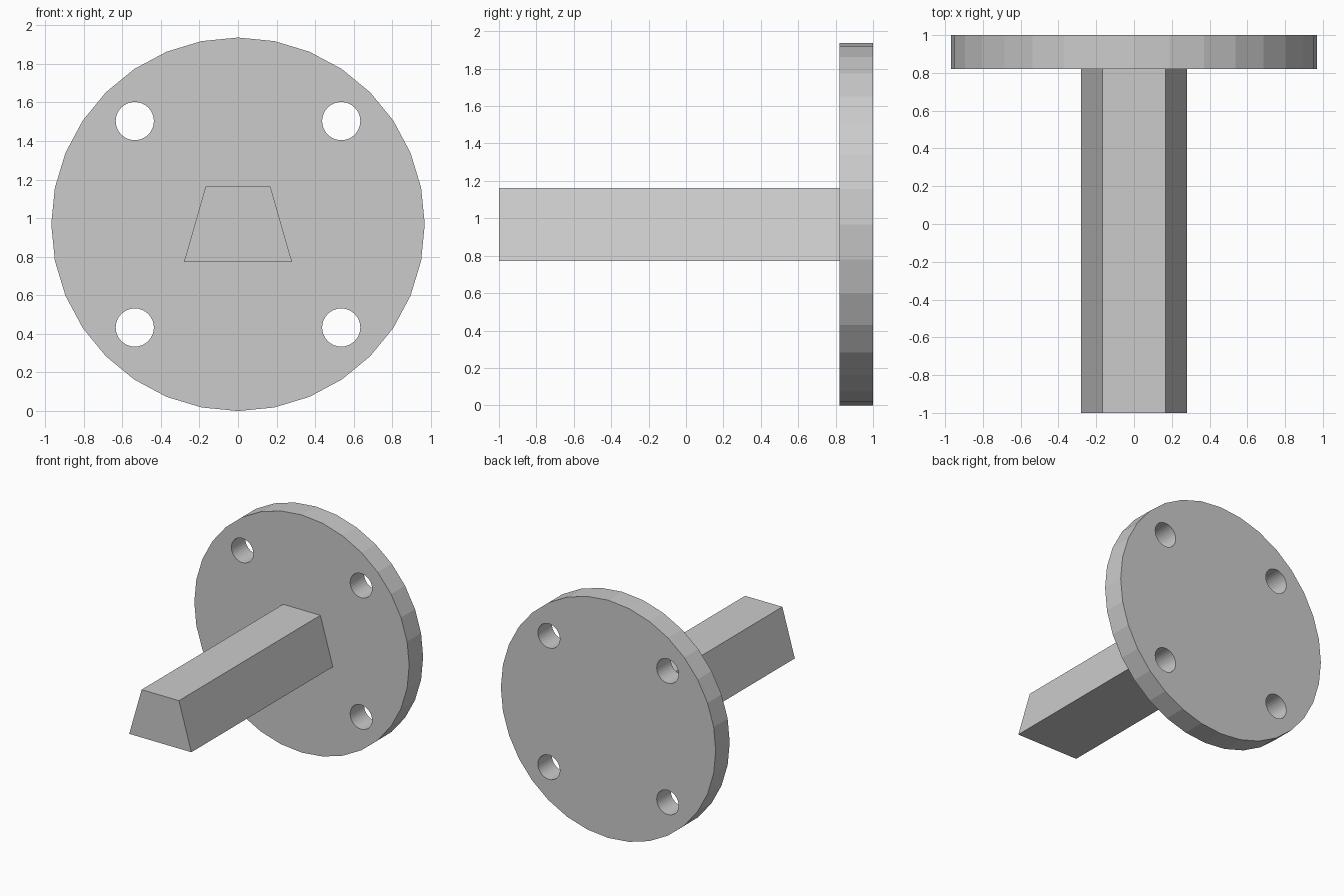
import bpy
import bmesh
from math import pi
from mathutils import Matrix, Vector

if "Cube" in bpy.data.objects:
    bpy.data.objects.remove(bpy.data.objects["Cube"])

RADIUS = 0.968          # flange radius, also its centre height
PLATE_FRONT, PLATE_BACK = 0.82, 1.0
HOLE_RADIUS, HOLE_OFFSET = 0.099, 0.535


def new_object(name, bm):
    bmesh.ops.recalc_face_normals(bm, faces=bm.faces)
    mesh = bpy.data.meshes.new(name)
    bm.to_mesh(mesh)
    bm.free()
    obj = bpy.data.objects.new(name, mesh)
    bpy.context.collection.objects.link(obj)
    return obj


def add_disc(bm, x, z, radius, y0, y1, sides=32):
    """Cylinder lying along y."""
    place = Matrix.Translation((x, (y0 + y1) / 2, z)) @ Matrix.Rotation(pi / 2, 4, 'X')
    bmesh.ops.create_cone(bm, cap_ends=True, segments=sides, radius1=radius,
                          radius2=radius, depth=y1 - y0, matrix=place)


# Round flange plate
bm = bmesh.new()
add_disc(bm, 0, RADIUS, RADIUS, PLATE_FRONT, PLATE_BACK)
plate = new_object("flange_plate", bm)

# Four bolt holes cut through the plate
bm = bmesh.new()
for sx in (-1, 1):
    for sz in (-1, 1):
        add_disc(bm, sx * HOLE_OFFSET, RADIUS + sz * HOLE_OFFSET, HOLE_RADIUS,
                 PLATE_FRONT - 0.1, PLATE_BACK + 0.1)
cutter = new_object("bolt_hole_cutter", bm)
cutter.hide_render = True

cut = plate.modifiers.new("bolt_holes", 'BOOLEAN')
cut.operation = 'DIFFERENCE'
cut.solver = 'EXACT'
cut.object = cutter
bpy.context.view_layer.objects.active = plate
bpy.ops.object.modifier_apply(modifier=cut.name)
bpy.data.objects.remove(cutter)

# Trapezoid bar reaching forward from the plate
bm = bmesh.new()
profile = [(-0.28, -0.195), (0.28, -0.195), (0.168, 0.195), (-0.168, 0.195)]
face = bm.faces.new([bm.verts.new((x, -1, RADIUS + z)) for x, z in profile])
extruded = bmesh.ops.extrude_face_region(bm, geom=[face], use_keep_orig=True)
bmesh.ops.translate(bm, vec=Vector((0, PLATE_FRONT + 1, 0)),
                    verts=[v for v in extruded["geom"] if isinstance(v, bmesh.types.BMVert)])
new_object("trapezoid_bar", bm)
